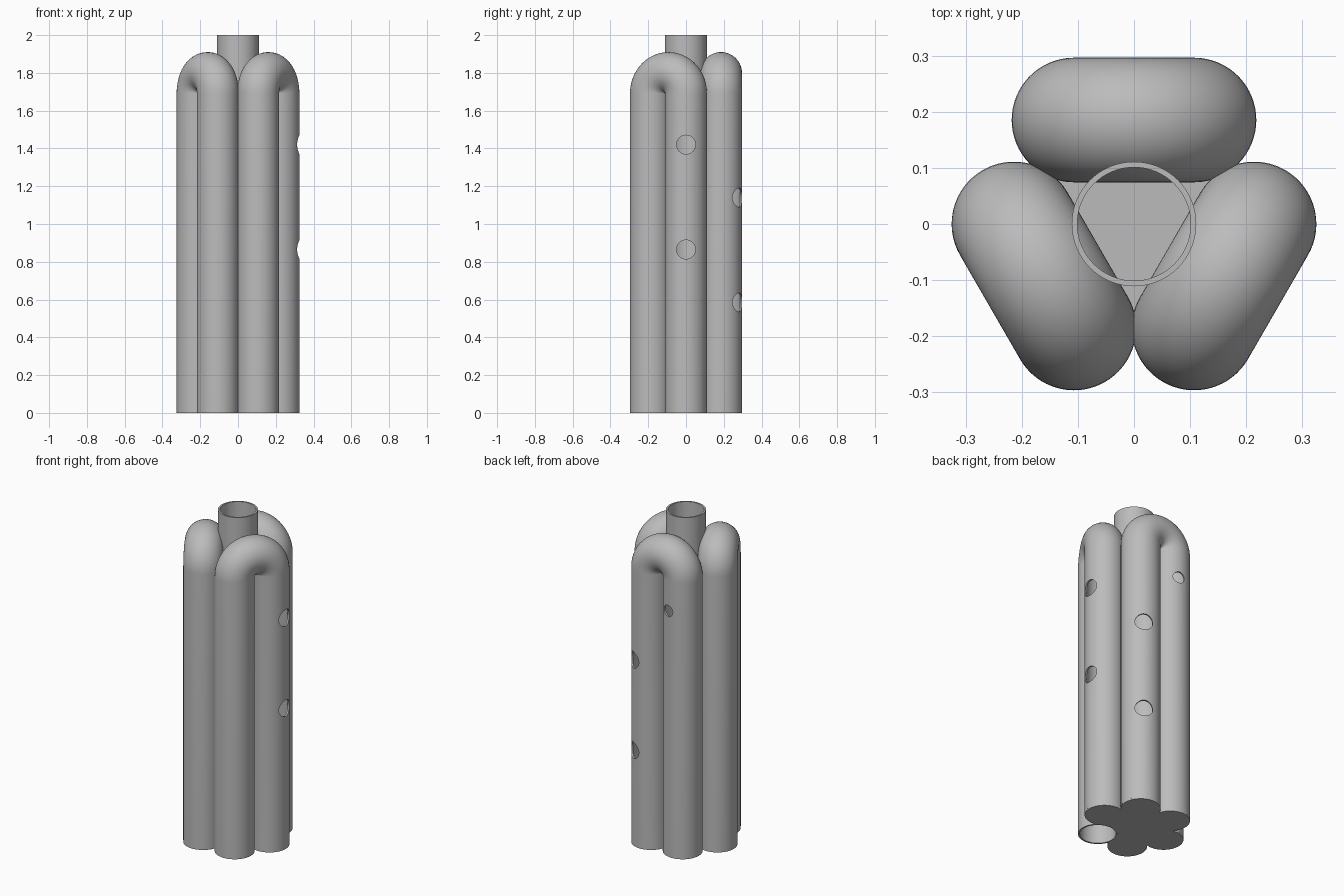
import bpy, bmesh
from math import sin, cos, pi, radians, sqrt
from mathutils import Vector

RING = 0.214          # distance of the outer tubes from the axis
R_OUT, R_IN = 0.111, 0.101
BEND_Z = 1.692        # where the bends start
PLATE = 0.01
SIDES = 64
UP = Vector((0, 0, 1))

cube = bpy.data.objects.get("Cube")
if cube:
    bpy.data.objects.remove(cube)

grey = bpy.data.materials.new("plain_grey")
grey.use_nodes = True
colour = (0.5, 0.5, 0.5, 1)
grey.diffuse_color = colour
grey.node_tree.nodes["Principled BSDF"].inputs["Base Color"].default_value = colour


def polar(deg, r=1.0):
    return Vector((cos(radians(deg)) * r, sin(radians(deg)) * r, 0))


def finish(name, bm):
    bmesh.ops.recalc_face_normals(bm, faces=bm.faces[:])
    mesh = bpy.data.meshes.new(name)
    bm.to_mesh(mesh)
    bm.free()
    mesh.materials.append(grey)
    obj = bpy.data.objects.new(name, mesh)
    bpy.context.collection.objects.link(obj)
    return obj


def activate(obj):
    bpy.ops.object.select_all(action='DESELECT')
    obj.select_set(True)
    bpy.context.view_layer.objects.active = obj


def smooth(obj):
    activate(obj)
    bpy.ops.object.shade_smooth_by_angle(angle=radians(35))


def bridge(bm, a, b):
    n = len(a)
    for i in range(n):
        j = (i + 1) % n
        bm.faces.new((a[i], a[j], b[j], b[i]))


def hollow(bm, outer, inner):
    """Skin the outer and inner rings and close the wall at both ends."""
    for rings in (outer, inner):
        for a, b in zip(rings, rings[1:]):
            bridge(bm, a, b)
    bridge(bm, outer[0], inner[0])
    bridge(bm, outer[-1], inner[-1])


def u_tube(name, mid, foot_a, foot_b):
    """Two upright tubes joined by a half-circle bend."""
    bm = bmesh.new()
    radial, side = polar(mid), polar(mid + 90)
    half = RING / 2
    steps = 28
    stations = [(side, foot_a)]
    for k in range(steps + 1):
        a = pi * k / steps
        stations.append((side * cos(a) + UP * sin(a), BEND_Z))
    stations.append((-side, foot_b))

    def ring(n, z, r):
        verts = []
        for i in range(SIDES):
            p = 2 * pi * i / SIDES
            reach = max(half + r * cos(p), 0.0008)   # keeps the inner bend pinched
            verts.append(bm.verts.new(radial * (RING * cos(pi / 6) + r * sin(p)) + n * reach + UP * z))
        return verts

    outer = [ring(n, z, R_OUT) for n, z in stations]
    inner = [ring(n, z, R_IN) for n, z in stations]
    hollow(bm, outer, inner)
    return finish(name, bm)


def drill(obj, tube_deg, direction_deg, z, r):
    """Cut a round hole through the outward wall of one tube."""
    bm = bmesh.new()
    bmesh.ops.create_cone(bm, cap_ends=True, segments=40, radius1=r, radius2=r, depth=0.2)
    direction = polar(direction_deg)
    turn = UP.rotation_difference(direction).to_matrix()
    bmesh.ops.rotate(bm, verts=bm.verts[:], matrix=turn)
    centre = polar(tube_deg, RING) + direction * 0.12 + UP * z
    bmesh.ops.translate(bm, verts=bm.verts[:], vec=centre)
    cutter = finish("hole_cutter", bm)
    cutter.hide_render = True
    mod = obj.modifiers.new("hole", 'BOOLEAN')
    mod.operation = 'DIFFERENCE'
    mod.solver = 'EXACT'
    mod.object = cutter
    activate(obj)
    bpy.ops.object.modifier_apply(modifier=mod.name)
    bpy.data.objects.remove(cutter)


# Three bent tubes around the axis; one foot stays open at the bottom
back_tube = u_tube("back_bent_tube", 90, PLATE, PLATE)
right_tube = u_tube("right_bent_tube", 210, PLATE, PLATE)
left_tube = u_tube("left_bent_tube", 330, PLATE, 0.0)

# Finger holes
for z in (1.42, 0.865):
    drill(left_tube, 0, 0, z, 0.05)
for z in (1.14, 0.585):
    drill(back_tube, 60, 60, z, 0.05)
drill(back_tube, 120, 77, 1.51, 0.035)

# Straight centre tube, open at the top
bm = bmesh.new()


def circle(z, r):
    return [bm.verts.new(polar(360 * i / SIDES, r) + UP * z) for i in range(SIDES)]


hollow(bm, [circle(z, R_OUT) for z in (PLATE, 2)], [circle(z, R_IN) for z in (PLATE, 2)])
centre_tube = finish("centre_tube", bm)

# Lobed bottom plate that closes every tube but the open foot
bm = bmesh.new()
outline = []
for lobe in range(6):
    sign = -1 if lobe == 5 else 1
    for k in range(31):
        phi = -30 + 2 * k
        s = sqrt(R_OUT ** 2 - (RING * sin(radians(phi))) ** 2)
        if k == 30 and lobe not in (4, 5):
            continue
        outline.append(bm.verts.new(polar(60 * lobe + phi, RING * cos(radians(phi)) + sign * s)))
face = bm.faces.new(outline)
top = bmesh.ops.extrude_face_region(bm, geom=[face])["geom"]
bmesh.ops.translate(bm, verts=[v for v in top if isinstance(v, bmesh.types.BMVert)], vec=UP * PLATE)
bottom_plate = finish("bottom_plate", bm)

for obj in (back_tube, right_tube, left_tube, centre_tube, bottom_plate):
    smooth(obj)
